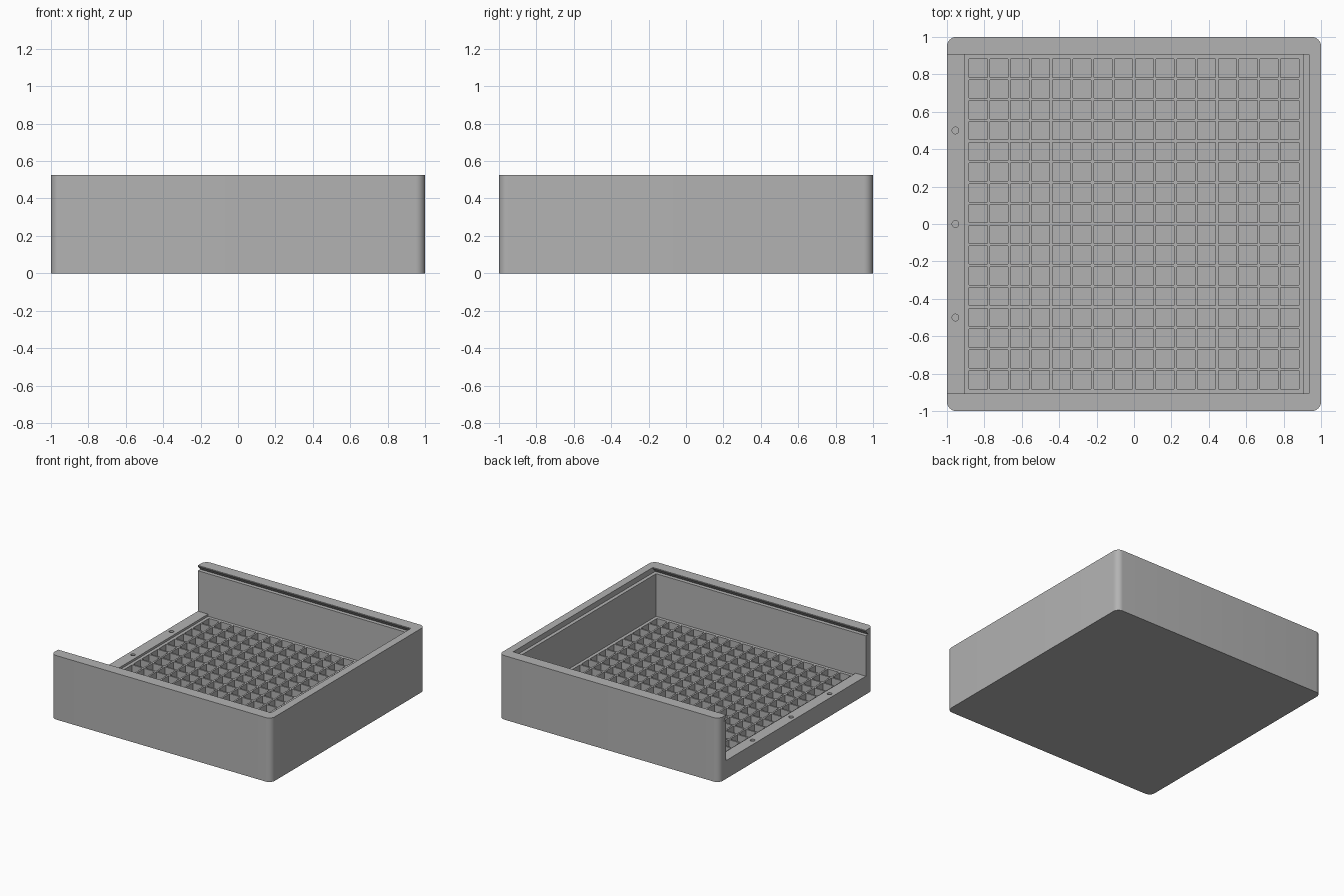
import bpy, bmesh, math
from mathutils import Vector

if "Cube" in bpy.data.objects:
    bpy.data.objects.remove(bpy.data.objects["Cube"])

HEIGHT = 0.526      # box height
INNER = 0.907       # half width of the cavity
SILL = 0.15         # top of the low wall on the open side
TRAY = 0.132        # top of the pocket grid
LEDGE = 0.482       # bottom of the lid channel
CELLS, PITCH, POCKET = 16, 0.111, 0.097

grey = bpy.data.materials.new("grey plastic")
grey.diffuse_color = (0.45, 0.45, 0.45, 1)
grey.use_nodes = True
grey.node_tree.nodes["Principled BSDF"].inputs["Base Color"].default_value = grey.diffuse_color


def add_prism(bm, points, offset):
    """Close a flat outline and extrude it along offset."""
    face = bm.faces.new([bm.verts.new(p) for p in points])
    new = bmesh.ops.extrude_face_region(bm, geom=[face])["geom"]
    bmesh.ops.translate(bm, vec=Vector(offset),
                        verts=[g for g in new if isinstance(g, bmesh.types.BMVert)])


def make_object(name, bm):
    bmesh.ops.recalc_face_normals(bm, faces=bm.faces)
    mesh = bpy.data.meshes.new(name)
    bm.to_mesh(mesh)
    bm.free()
    mesh.materials.append(grey)
    obj = bpy.data.objects.new(name, mesh)
    bpy.context.collection.objects.link(obj)
    return obj


def cut(target, bm):
    """Subtract a cutter mesh from the target and discard the cutter."""
    cutter = make_object("cutter", bm)
    cutter.hide_render = True
    mod = target.modifiers.new("cut", 'BOOLEAN')
    mod.operation = 'DIFFERENCE'
    mod.solver = 'EXACT'
    mod.object = cutter
    bpy.context.view_layer.objects.active = target
    bpy.ops.object.modifier_apply(modifier=mod.name)
    bpy.data.objects.remove(cutter)


# Outer body: square with rounded vertical corners
R = 0.05
outline = []
for i, (sx, sy) in enumerate([(1, 1), (-1, 1), (-1, -1), (1, -1)]):
    for k in range(9):
        a = math.radians(90 * i + 90 * k / 8)
        outline.append((sx * (1 - R) + R * math.cos(a),
                        sy * (1 - R) + R * math.sin(a), 0))
bm = bmesh.new()
add_prism(bm, outline, (0, 0, HEIGHT))
box = make_object("sliding_lid_box", bm)

# Cavity, open over the low sill on the left
bm = bmesh.new()
side = [(-1.1, SILL), (-INNER, SILL), (-INNER, TRAY), (INNER, TRAY),
        (INNER, 0.5), (-1.1, 0.5)]
add_prism(bm, [(x, -INNER, z) for x, z in side], (0, 2 * INNER, 0))
cut(box, bm)

# Dovetail channel for the sliding lid
bm = bmesh.new()
half = [(0.938, LEDGE), (INNER, 0.518), (INNER, 0.7)]
section = half + [(-y, z) for y, z in reversed(half)]
add_prism(bm, [(-1.1, y, z) for y, z in section], (1.1 + 0.936, 0, 0))
cut(box, bm)

# Grid of square pockets
bm = bmesh.new()
h = POCKET / 2
for i in range(CELLS):
    for j in range(CELLS):
        x = (i - (CELLS - 1) / 2) * PITCH
        y = (j - (CELLS - 1) / 2) * PITCH
        add_prism(bm, [(x - h, y - h, 0.03), (x + h, y - h, 0.03),
                       (x + h, y + h, 0.03), (x - h, y + h, 0.03)], (0, 0, 0.15))
cut(box, bm)

# Three round holes in the sill
bm = bmesh.new()
for y in (-0.5, 0, 0.5):
    ring = [math.tau * k / 24 for k in range(24)]
    add_prism(bm, [(-0.955 + 0.018 * math.cos(a), y + 0.018 * math.sin(a), 0.09)
                   for a in ring], (0, 0, 0.1))
cut(box, bm)

bpy.ops.object.select_all(action='DESELECT')
box.select_set(True)
bpy.context.view_layer.objects.active = box
bpy.ops.object.shade_smooth_by_angle(angle=math.radians(30))
